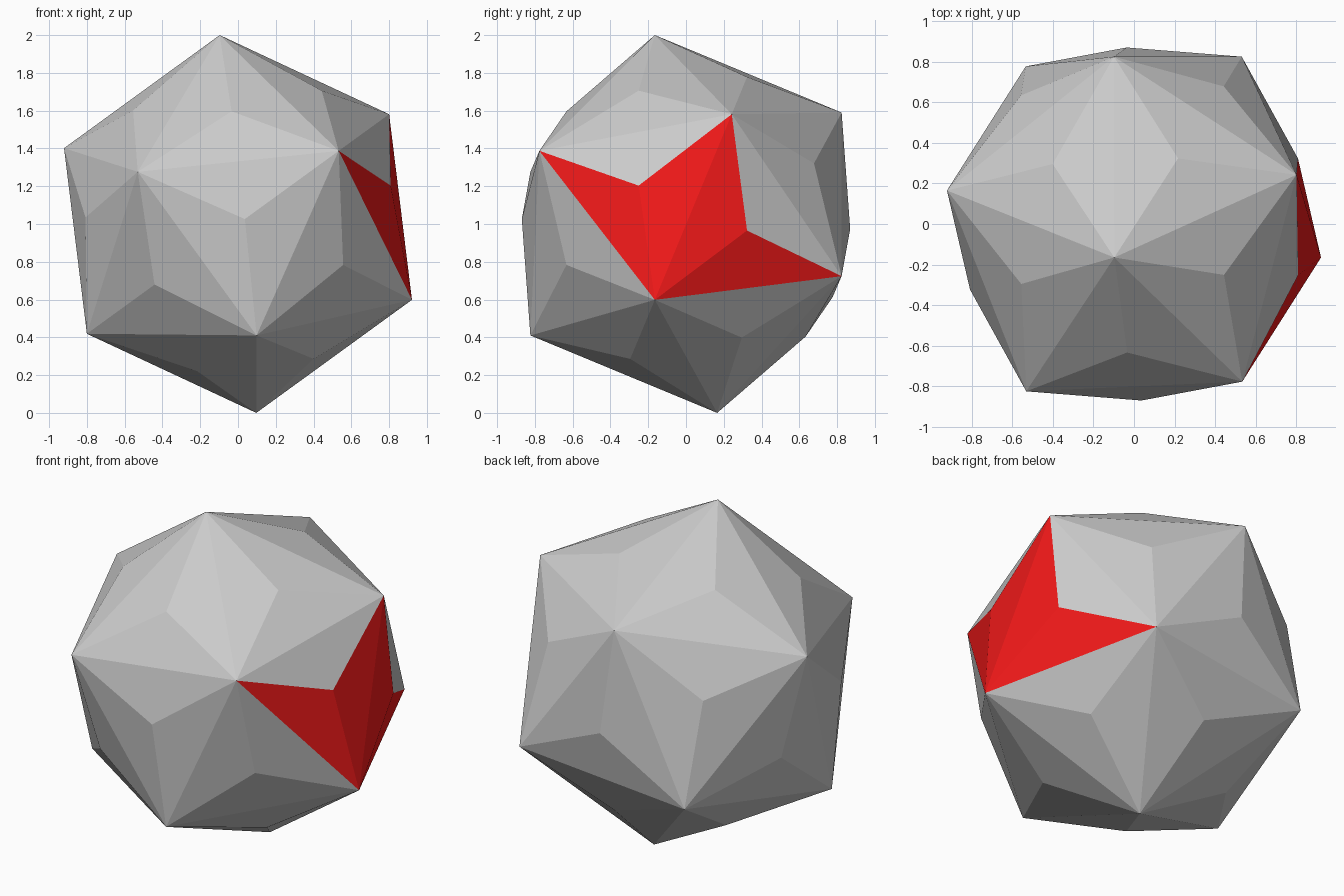
import bpy, bmesh
from mathutils import Matrix, Vector

if "Cube" in bpy.data.objects:
    bpy.data.objects.remove(bpy.data.objects["Cube"])

# Corner directions measured from the body centre
TOP = Vector((-0.097, -0.165, 1.0))
UPPER_RIGHT = Vector((0.80, 0.242, 0.582))
RIGHT_LOW = Vector((0.917, -0.165, -0.398))
FRONT_RIGHT = Vector((0.53, -0.775, 0.385))
BACK_RIGHT = Vector((0.53, 0.818, -0.27))
APEX_RATIO = 0.8548   # pyramid tip radius / corner radius (triakis icosahedron)


def frame(a, b):
    """Orthonormal frame with z along a and x leaning toward b."""
    z = a.normalized()
    x = (b - z * b.dot(z)).normalized()
    return Matrix((x, z.cross(x), z)).transposed()


def nearest(verts, direction):
    return max(verts, key=lambda v: v.co.normalized().dot(direction.normalized()))


# Icosahedron turned so one corner is the top and its neighbour is upper right
bm = bmesh.new()
bmesh.ops.create_icosphere(bm, subdivisions=1, radius=TOP.length)
pole = bm.verts[:][0]
neighbour = pole.link_edges[0].other_vert(pole)
turn = frame(TOP, UPPER_RIGHT) @ frame(pole.co, neighbour.co).transposed()
bmesh.ops.transform(bm, matrix=turn.to_4x4(), verts=bm.verts)
corners = bm.verts[:]

# Raise a low pyramid on every face
tips = bmesh.ops.poke(bm, faces=bm.faces[:])["verts"]
for v in tips:
    v.co = v.co.normalized() * TOP.length * APEX_RATIO

# Red facets: the four around the low right corner on two neighbouring pyramids
hub = nearest(corners, RIGHT_LOW)
for other in (FRONT_RIGHT, BACK_RIGHT):
    tip = nearest(tips, RIGHT_LOW + UPPER_RIGHT + other)
    for f in tip.link_faces:
        if hub in f.verts:
            f.material_index = 1

# Exact height of 2, standing on the floor
height = max(v.co.z for v in bm.verts)
bmesh.ops.scale(bm, vec=Vector((1, 1, 1)) / height, verts=bm.verts)
bmesh.ops.translate(bm, vec=(0, 0, 1), verts=bm.verts)
bmesh.ops.recalc_face_normals(bm, faces=bm.faces)
for f in bm.faces:
    f.smooth = False

mesh = bpy.data.meshes.new("faceted_ball")
bm.to_mesh(mesh)
bm.free()
red = bpy.data.materials.new("red")
red.diffuse_color = (0.9, 0.01, 0.01, 1)
red.use_nodes = True
red.node_tree.nodes["Principled BSDF"].inputs["Base Color"].default_value = red.diffuse_color
ball = bpy.data.objects.new("faceted_ball", mesh)
bpy.context.collection.objects.link(ball)

# Plain first slot, red second slot
mesh.materials.append(None)
mesh.materials.append(red)
